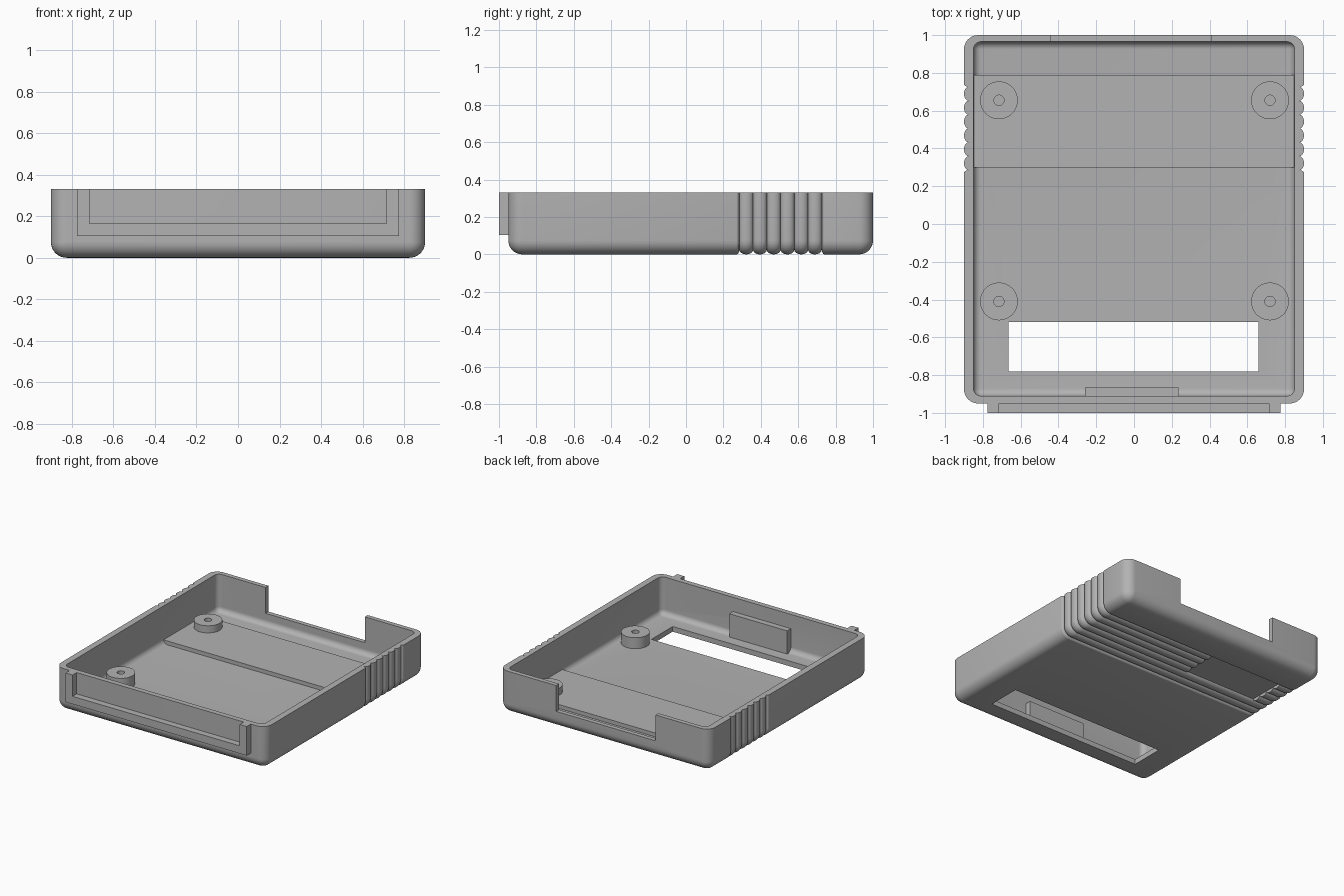
import bpy, bmesh, math
from mathutils import Vector

cube = bpy.data.objects.get("Cube")
if cube:
    bpy.data.objects.remove(cube, do_unlink=True)

grey = bpy.data.materials.new("grey_plastic")
grey.use_nodes = True
COLOUR = (0.45, 0.45, 0.45, 1)
grey.diffuse_color = COLOUR
grey.node_tree.nodes["Principled BSDF"].inputs["Base Color"].default_value = COLOUR

TOP, FLOOR, PLATFORM = 0.33, 0.04, 0.07
GROOVE, PITCH, RIDGES, RIDGE_START = 0.025, 0.0735, 6, 0.285


def finish(name, bm):
    bmesh.ops.recalc_face_normals(bm, faces=bm.faces[:])
    mesh = bpy.data.meshes.new(name)
    bm.to_mesh(mesh)
    bm.free()
    mesh.materials.append(grey)
    obj = bpy.data.objects.new(name, mesh)
    bpy.context.collection.objects.link(obj)
    return obj


def activate(obj):
    bpy.ops.object.select_all(action='DESELECT')
    obj.select_set(True)
    bpy.context.view_layer.objects.active = obj


def smooth(obj):
    activate(obj)
    bpy.ops.object.shade_smooth_by_angle(angle=math.radians(32))


def box(name, x, y, z):
    bm = bmesh.new()
    bmesh.ops.create_cube(bm, size=1)
    for v in bm.verts:
        v.co = Vector([(r[0] + r[1]) / 2 + c * (r[1] - r[0]) for r, c in zip((x, y, z), v.co)])
    return finish(name, bm)


def cut(obj, cutter):
    cutter.hide_render = True
    mod = obj.modifiers.new("cut", 'BOOLEAN')
    mod.operation, mod.solver, mod.object = 'DIFFERENCE', 'EXACT', cutter
    activate(obj)
    bpy.ops.object.modifier_apply(modifier=mod.name)
    bpy.data.objects.remove(cutter, do_unlink=True)


def end_curve(y, r, side, n=8):
    """Stations (y, inset) that round off one end of a tray."""
    angles = [math.pi / 2 * i / n for i in range(n + 1)]
    pts = [(y - side * r * (1 - math.sin(a)), r * (1 - math.cos(a))) for a in angles]
    return pts if side > 0 else pts[::-1]


def ridge_curve(n=10):
    """Stations across the row of rounded grip ridges."""
    lead, h = 0.015, PITCH / 2
    end = RIDGE_START + RIDGES * PITCH
    quarter = [math.pi / 2 * i / 5 for i in range(6)]
    pts = [(RIDGE_START - lead * (1 - math.sin(a)), GROOVE * (1 - math.cos(a))) for a in quarter]
    for k in range(RIDGES):
        c = RIDGE_START + (k + 0.5) * PITCH
        for i in range(1, n + 1):
            a = math.pi * i / n
            pts.append((c - h * math.cos(a), GROOVE * (1 - math.sin(a))))
    pts += [(end + lead * (1 - math.sin(a)), GROOVE * (1 - math.cos(a))) for a in quarter[-2::-1]]
    return pts


def tray(name, half, bottom, top, r, stations, n=8):
    """Loft a U-shaped section along y, inset at each station."""
    bm = bmesh.new()
    rings = []
    for y, d in stations:
        rad = max(r - d, 0.002)
        w, b = half - d, bottom + d
        arc = [math.pi / 2 * i / n for i in range(n + 1)]
        right = [(w - rad + rad * math.sin(a), b + rad - rad * math.cos(a)) for a in arc]
        right.append((w, top))
        outline = [(-x, z) for x, z in right[::-1]] + right
        rings.append([bm.verts.new((x, y, z)) for x, z in outline])
    for a, b in zip(rings, rings[1:]):
        for i in range(len(a)):
            j = (i + 1) % len(a)
            bm.faces.new((a[i], a[j], b[j], b[i]))
    bm.faces.new(rings[0])
    bm.faces.new(rings[-1])
    return finish(name, bm)


# Shell: rounded tray with grip ridges wrapping sides and underside
R, RI = 0.075, 0.04
shell = tray("shell", 0.9, 0, TOP, R,
             end_curve(-0.95, R, -1) + ridge_curve() + end_curve(1, R, 1))
cut(shell, tray("cavity", 0.85, FLOOR, 0.5, RI,
                end_curve(-0.91, RI, -1) + end_curve(0.965, RI, 1)))
cut(shell, box("back_notch", (-0.44, 0.41), (0.9, 1.1), (0.13, 0.5)))
cut(shell, box("floor_slot", (-0.665, 0.66), (-0.78, -0.52), (-0.1, 0.1)))
cut(shell, box("label_recess", (-0.74, -0.11),
               (RIDGE_START + 2 * PITCH, RIDGE_START + RIDGES * PITCH), (-0.1, GROOVE)))
smooth(shell)

# Raised floor above the ridges
box("raised_floor", (-0.847, 0.847), (0.3, 0.79), (FLOOR - 0.008, PLATFORM))

# Connector frame on the front wall
frame = box("front_frame", (-0.775, 0.775), (-1, -0.945), (0.105, TOP))
cut(frame, box("frame_opening", (-0.715, 0.715), (-1.1, -0.95), (0.165, 0.5)))

# Tab inside the front wall
box("inner_tab", (-0.26, 0.235), (-0.915, -0.865), (FLOOR - 0.005, 0.22))


# Screw posts with a blind hole
def screw_post(name, x, y, n=40):
    bm = bmesh.new()
    profile = [(0.1, FLOOR - 0.005), (0.1, 0.125), (0.027, 0.125), (0.027, FLOOR + 0.005)]
    rings = [[bm.verts.new((x + r * math.cos(math.tau * i / n), y + r * math.sin(math.tau * i / n), z))
              for i in range(n)] for r, z in profile]
    for a, b in zip(rings, rings[1:]):
        for i in range(n):
            j = (i + 1) % n
            bm.faces.new((a[i], a[j], b[j], b[i]))
    bm.faces.new(rings[0])
    bm.faces.new(rings[-1])
    smooth(finish(name, bm))


for side, x in (("right", -0.715), ("left", 0.72)):
    for place, y in (("front", -0.41), ("back", 0.655)):
        screw_post(f"{place}_{side}_screw_post", x, y)
